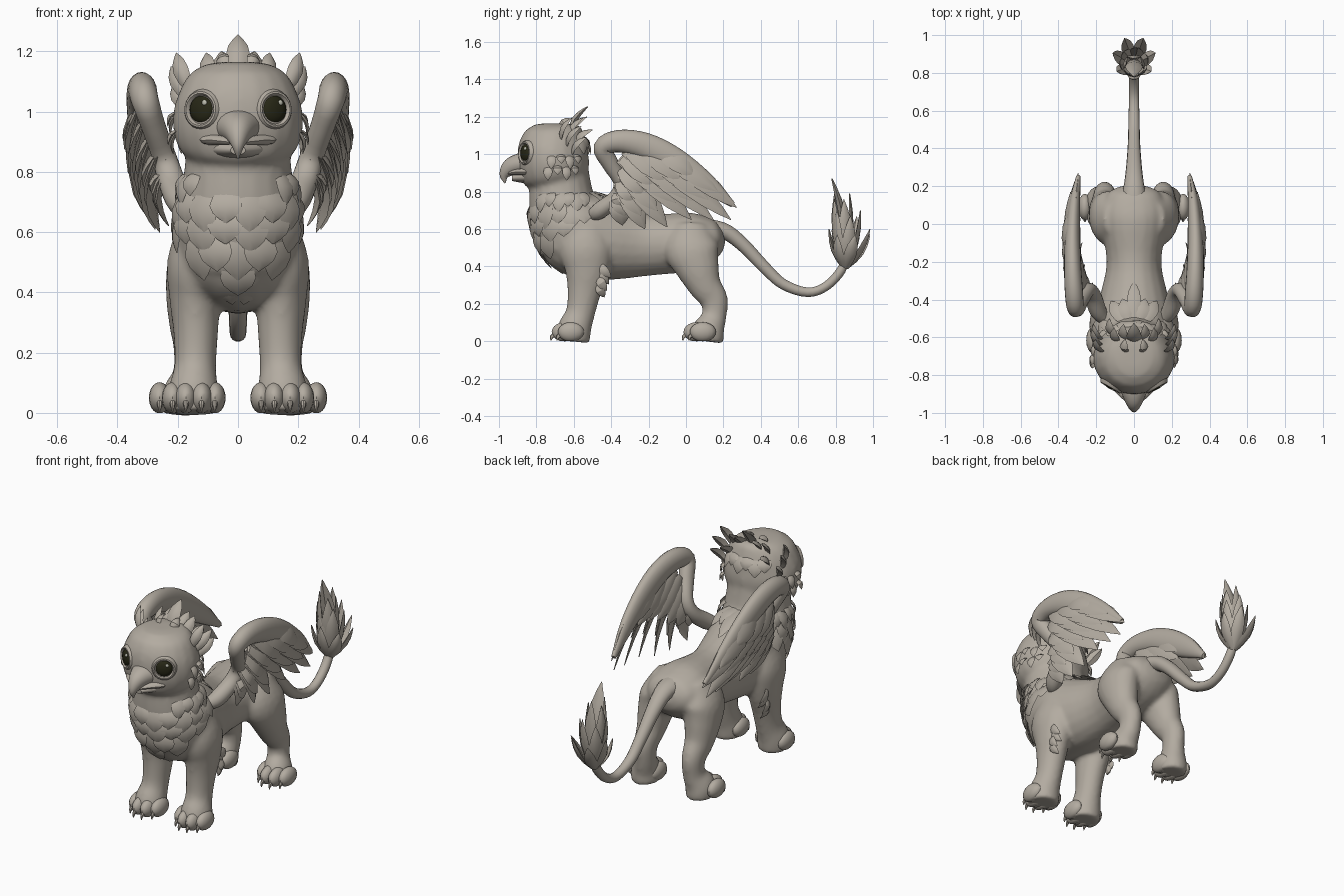
import bpy, bmesh, math
from mathutils import Vector
from mathutils.bvhtree import BVHTree

if "Cube" in bpy.data.objects:
    bpy.data.objects.remove(bpy.data.objects["Cube"])


def material(name, rgb):
    m = bpy.data.materials.new(name)
    m.use_nodes = True
    m.diffuse_color = (*rgb, 1)
    m.node_tree.nodes["Principled BSDF"].inputs["Base Color"].default_value = (*rgb, 1)
    return m


STONE = material("warm grey", (0.45, 0.41, 0.355))
DARK = material("dark eye", (0.02, 0.02, 0.008))
GLINT = material("pale glint", (0.5, 0.5, 0.42))


def finish(bm, name, mat=STONE, angle=40):
    bmesh.ops.recalc_face_normals(bm, faces=bm.faces)
    mesh = bpy.data.meshes.new(name)
    bm.to_mesh(mesh)
    bm.free()
    mesh.polygons.foreach_set("use_smooth", [True] * len(mesh.polygons))
    mesh.set_sharp_from_angle(angle=math.radians(angle))
    mesh.materials.append(mat)
    ob = bpy.data.objects.new(name, mesh)
    bpy.context.collection.objects.link(ob)
    return ob


def skin_rings(bm, rings):
    """Bridge equal rings of points and cap both ends."""
    loops = [[bm.verts.new(p) for p in r] for r in rings]
    n = len(loops[0])
    for a, b in zip(loops, loops[1:]):
        for i in range(n):
            bm.faces.new((a[i], a[(i + 1) % n], b[(i + 1) % n], b[i]))
    bm.faces.new(loops[0])
    bm.faces.new(loops[-1])


def spline(pts, steps):
    """Smooth curve through points of any dimension."""
    p = [Vector(q) for q in pts]
    p = [p[0] * 2 - p[1]] + p + [p[-1] * 2 - p[-2]]
    out = []
    for i in range(1, len(p) - 2):
        a, b, c, d = p[i - 1:i + 3]
        for k in range(steps):
            t = k / steps
            out.append((b * 2 + (c - a) * t + (a * 2 - b * 5 + c * 4 - d) * t * t
                        + (b * 3 - a - c * 3 + d) * t ** 3) / 2)
    return out + [p[-2]]


def tube(bm, pts, sx=1, n=20, steps=4):
    """Rounded body along (x, y, z, half width, half depth) stations."""
    st = spline(pts, steps)
    rings = []
    for i, s in enumerate(st):
        t = (st[min(i + 1, len(st) - 1)] - st[max(i - 1, 0)]).to_3d().normalized()
        side = Vector((1, 0, 0))
        side = (side - t * side.dot(t)).normalized()
        up = t.cross(side)
        w, d = max(s[3], .002), max(s[4], .002)
        ring = [s.to_3d() + side * w * math.cos(a) + up * d * math.sin(a)
                for a in (math.tau * k / n for k in range(n))]
        rings.append([(p.x * sx, p.y, p.z) for p in ring])
    skin_rings(bm, rings)


def feather(bm, base, tip, width, normal, sx=1, thick=.014, bend=.02):
    """Pointed blade, arched along its normal, with a raised quill line."""
    base, tip = Vector(base), Vector(tip)
    t = (tip - base).normalized()
    side = t.cross(Vector(normal)).normalized()
    up = side.cross(t)
    rings = []
    for f, w in ((0, .45), (.25, .85), (.5, 1), (.72, .8), (.88, .42), (1, .03)):
        c = base.lerp(tip, f) + up * bend * math.sin(math.pi * f)
        s, h = side * width / 2 * w, up * thick * (.15 + .85 * w) / 2
        ring = [c + s, c + s * .5 + h * .8, c + h, c - s * .5 + h * .8, c - s, c - h]
        rings.append([(p.x * sx, p.y, p.z) for p in ring])
    skin_rings(bm, rings)


def ball(bm, centre, size, sx=1):
    made = bmesh.ops.create_uvsphere(bm, u_segments=16, v_segments=10, radius=1)
    for v in made["verts"]:
        v.co = Vector((sx * (centre[0] + v.co.x * size[0]),
                       centre[1] + v.co.y * size[1],
                       max(0, centre[2] + v.co.z * size[2])))


# Body, neck, head and legs, blended into one skin
bm = bmesh.new()
tube(bm, [(0, .2, .57, .06, .04), (0, .16, .56, .14, .1), (0, .04, .535, .18, .155),
          (0, -.2, .515, .145, .165), (0, -.4, .53, .185, .205), (0, -.56, .57, .21, .23),
          (0, -.68, .6, .18, .2), (0, -.77, .62, .11, .12)])
tube(bm, [(0, -.6, .52, .19, .19), (0, -.65, .68, .195, .185), (0, -.67, .8, .18, .17),
          (0, -.68, .97, .16, .15)])
tube(bm, [(0, -.7, 1.165, .05, .06), (0, -.7, 1.155, .11, .12), (0, -.7, 1.125, .16, .152),
          (0, -.705, 1.07, .193, .178), (0, -.712, 1, .215, .19), (0, -.705, .92, .212, .188),
          (0, -.695, .855, .178, .165), (0, -.69, .815, .1, .1)])
for sx in (1, -1):
    tube(bm, [(.12, -.53, .64, .07, .09), (.14, -.535, .5, .095, .14), (.143, -.53, .38, .085, .118),
              (.14, -.545, .26, .074, .09), (.142, -.565, .15, .07, .078),
              (.148, -.595, .07, .085, .09), (.148, -.605, 0, .085, .09)], sx)
    tube(bm, [(.1, .03, .62, .06, .09), (.135, .03, .5, .095, .145), (.15, .06, .4, .09, .12),
              (.155, .1, .3, .075, .09), (.155, .15, .22, .06, .075),
              (.158, .15, .13, .058, .066), (.175, .12, .06, .078, .088), (.177, .11, 0, .078, .09)], sx)
body = finish(bm, "body")
re = body.modifiers.new("blend", "REMESH")
re.mode, re.voxel_size, re.use_smooth_shade = "VOXEL", .013, True
sm = body.modifiers.new("soften", "SMOOTH")
sm.factor, sm.iterations = .5, 7
bpy.context.view_layer.update()
tree = BVHTree.FromObject(body, bpy.context.evaluated_depsgraph_get())


def on_skin(deg, z, axis_y, lift):
    """Point on the skin at an angle from the front, and its outward direction."""
    d = Vector((math.sin(math.radians(deg)), -math.cos(math.radians(deg)), 0))
    hit = tree.ray_cast(Vector((0, axis_y, z)) + d, -d)[0]
    return hit + d * lift, d


# Toes and claws
toes, claws = bmesh.new(), bmesh.new()
for sx in (1, -1):
    for x0, y0 in ((.147, -.64), (.19, .065)):
        for dx, dy in ((-.07, .025), (-.026, -.008), (.026, -.008), (.07, .025)):
            x = x0 + dx
            ball(toes, (x, y0 + dy, .05), (.036, .07, .052), sx)
            tube(claws, [(x, y0 + dy - .05, .04, .011, .013), (x, y0 + dy - .07, .024, .008, .01),
                         (x, y0 + dy - .074, .004, .002, .002)], sx, 8, 2)
finish(toes, "toes")
finish(claws, "claws")

# Beak with lower jaw and mouth corners
bm = bmesh.new()
tube(bm, [(0, -.83, .945, .1, .07), (0, -.885, .948, .072, .058), (0, -.94, .928, .046, .048),
          (0, -.972, .888, .022, .026), (0, -.968, .845, .003, .003)])
tube(bm, [(0, -.8, .882, .13, .04), (0, -.87, .876, .08, .03), (0, -.93, .872, .025, .015)])
for sx in (1, -1):
    tube(bm, [(.14, -.81, .922, .008, .008), (.1, -.85, .908, .026, .018),
              (.055, -.9, .905, .024, .016), (.02, -.945, .9, .012, .01)], sx, 10)
finish(bm, "beak")

# Eyes: rimmed lids, dark domes and glints
DOME = ((1, -1), (1, 0), (.85, .55), (.5, .9), (.1, 1))
RIM = ((1.1, -1), (1, .3), (.92, .9), (.82, 1), (.74, .5), (.7, 0))
lids, domes, glints = bmesh.new(), bmesh.new(), bmesh.new()
for sx in (1, -1):
    out = Vector((.5, -.86, .05)).normalized()
    across = Vector((.86, .5, 0)).normalized()
    up = across.cross(out)
    if up.z < 0:
        up = -up
    c = Vector((.12, -.857, 1.007))

    def disc(r, depth, profile=DOME, off=(0, 0, 0)):
        q = c + across * off[0] + up * off[1] + out * off[2]
        return [[(sx * p.x, p.y, p.z) for p in
                 (q + (across * math.cos(a) + up * math.sin(a)) * r * k + out * h * depth
                  for a in (math.tau * i / 24 for i in range(24)))]
                for k, h in profile]
    skin_rings(domes, disc(.047, .018))
    skin_rings(glints, disc(.009, .004, off=(.017 * sx, .022, .0145)))
    skin_rings(lids, disc(.065, .013, RIM))
finish(lids, "eyelids")
finish(domes, "eyes", DARK)
finish(glints, "eye_glints", GLINT)

# Rows of feathers wrapped on chest, neck, cheeks and nape
bm = bmesh.new()
for count, lo, hi, top, low, axis, width, lift in (
        (6, 45, 115, .8, .69, -.62, .075, .016),
        (6, -115, -45, .8, .69, -.62, .075, .016),
        (12, -105, 105, .74, .6, -.6, .11, .016),
        (8, -75, 75, .68, .53, -.6, .12, .014),
        (5, -42, 42, .6, .44, -.6, .12, .014),
        (3, -18, 18, .52, .36, -.6, .12, .014),
        (5, 150, 210, .8, .71, -.62, .075, .012),
        (4, 85, 125, 1, .92, -.7, .05, .02),
        (4, 80, 120, .94, .86, -.7, .05, .035),
        (4, -125, -85, 1, .92, -.7, .05, .02),
        (4, -120, -80, .94, .86, -.7, .05, .035),
        (6, 140, 220, 1.1, 1.0, -.7, .08, .015)):
    for i in range(count):
        deg = lo + (hi - lo) * i / (count - 1)
        drop = .03 * (i % 2)
        a, d = on_skin(deg, top, axis, -.015)
        b, d = on_skin(deg, low + drop, axis, lift)
        feather(bm, a, b, width, d, bend=.014)
finish(bm, "ruff_feathers", angle=30)

# Crest, ear tufts and elbow tufts
bm = bmesh.new()
feather(bm, (0, -.63, 1.1), (0, -.525, 1.255), .08, (0, -1, .5), thick=.03)
for sx in (1, -1):
    for a, b, w in (((.04, -.62, 1.1), (.055, -.53, 1.2), .06), ((.08, -.63, 1.08), (.105, -.55, 1.195), .06),
                    ((.04, -.68, 1.13), (.045, -.61, 1.19), .05), ((.1, -.6, 1.05), (.13, -.5, 1.13), .06),
                    ((.16, -.67, 1.07), (.205, -.61, 1.195), .055), ((.165, -.64, 1.04), (.222, -.56, 1.15), .055),
                    ((.165, -.61, 1.0), (.215, -.53, 1.09), .055)):
        feather(bm, a, b, w, (.5, -1, .4), sx, .025)
    for k in range(4):
        feather(bm, (.19, -.48, .42 - .035 * k), (.195 - .02 * (k % 2), -.4 - .012 * k, .34 - .035 * k),
                .05, (1, 0, 0), sx)
finish(bm, "crest_and_tufts", angle=30)

# Wings: full folded arm, long flight feathers and overlapping coverts
arms, plumes = bmesh.new(), bmesh.new()
tips = spline([(.295, .27, .715), (.3, .24, .65), (.295, .15, .645), (.285, .03, .65),
               (.275, -.1, .61), (.26, -.22, .6), (.23, -.34, .62)], 1)
roots = spline([(.325, -.16, 1.02), (.315, -.33, 1.02), (.28, -.36, .92), (.24, -.37, .8)], 2)
for sx in (1, -1):
    tube(arms, [(.15, -.51, .67, .03, .03), (.19, -.46, .7, .045, .045), (.22, -.375, .77, .045, .04),
                (.245, -.35, .85, .04, .038), (.28, -.405, .95, .04, .045), (.308, -.445, 1.035, .045, .05),
                (.318, -.36, 1.07, .048, .06), (.325, -.22, 1.045, .045, .07),
                (.325, -.07, .965, .04, .075), (.315, .1, .85, .03, .055), (.295, .25, .73, .012, .016)], sx)
    for i, (root, tip) in enumerate(zip(roots, tips)):
        feather(plumes, root, tip, .125, (.85, 0, .5), sx, .022, .03)
        for reach, wide, off in ((.72, .12, .012), (.45, .11, .022)):
            base = root + Vector((off * .6, .01, 0))
            end = root.lerp(tip, reach) + Vector((off + .02, .02, 0))
            feather(plumes, base, end, wide, (.9, 0, .4), sx, .02, .02)
        feather(plumes, root - Vector((.015, 0, 0)), root.lerp(tip, .55) - Vector((.005, 0, 0)),
                .11, (-.9, 0, .3), sx, .02, .01)
finish(arms, "wing_arms")
finish(plumes, "wing_feathers", angle=30)

# Tail and its leafy tuft
bm = bmesh.new()
tube(bm, [(0, .08, .6, .08, .06), (0, .2, .59, .055, .045), (0, .3, .52, .042, .038),
          (0, .42, .395, .033, .033), (0, .52, .305, .03, .029), (0, .65, .262, .027, .026),
          (0, .75, .295, .026, .025), (0, .83, .38, .026, .025), (0, .86, .47, .02, .02)], n=14)
finish(bm, "tail")
bm = bmesh.new()
feather(bm, (0, .86, .45), (0, .78, .87), .1, (0, 1, .1), thick=.04)
for count, r, yc, z, w in ((5, .045, .83, .76, .08), (6, .075, .86, .67, .075), (7, .115, .88, .57, .07)):
    for i in range(count):
        a = math.tau * (i + .25) / count
        d = Vector((math.cos(a), math.sin(a), .2))
        feather(bm, (d.x * .01, .85 + d.y * .01, .39), (d.x * r, yc + d.y * r, z + .03 * (i % 2)),
                w, d, thick=.025, bend=.016)
finish(bm, "tail_tuft", angle=30)
